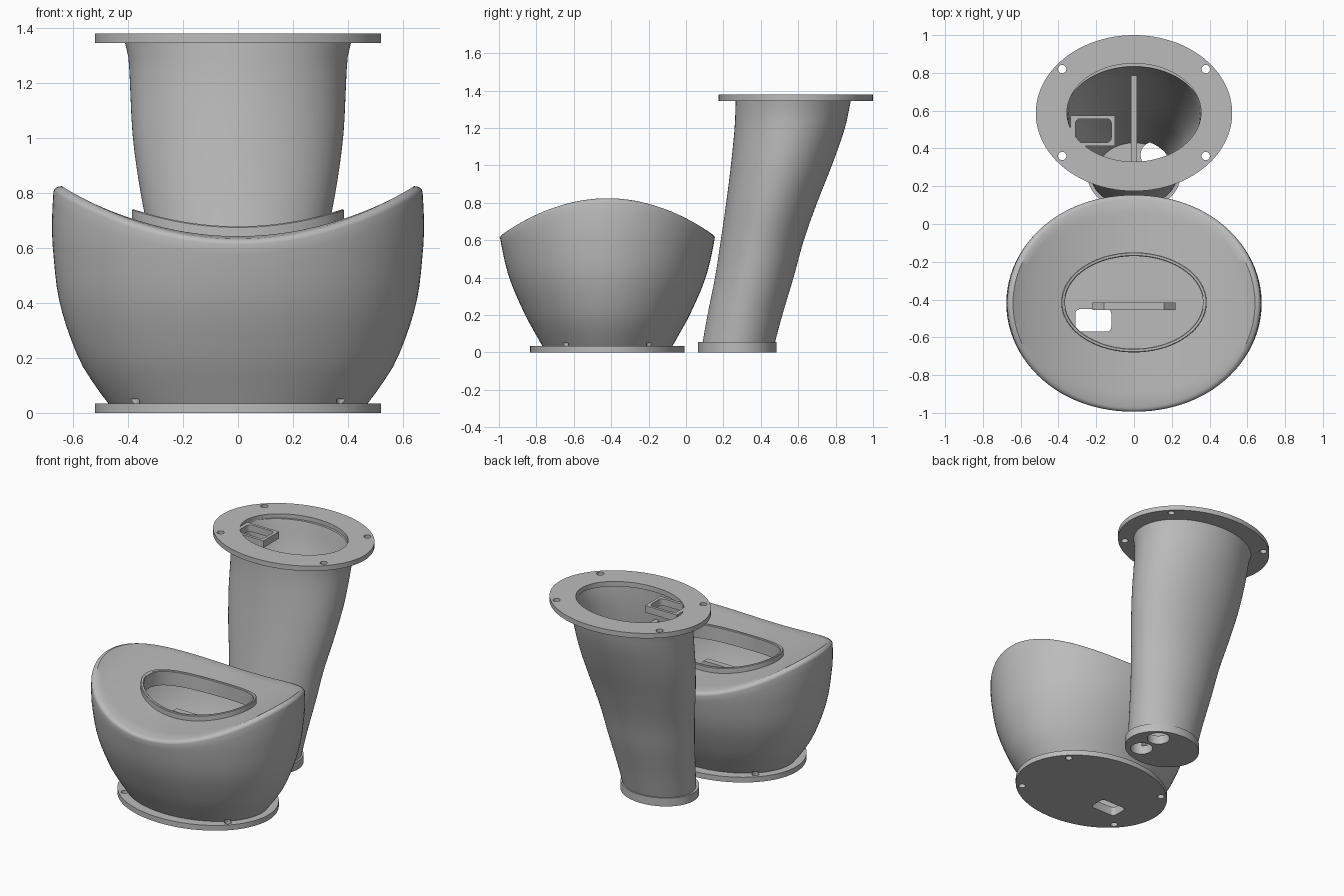
import bpy, bmesh, math

cube = bpy.data.objects.get("Cube")
if cube:
    bpy.data.objects.remove(cube)

grey = bpy.data.materials.new("light grey plastic")
grey.use_nodes = True
grey.diffuse_color = (0.5, 0.5, 0.5, 1)
grey.node_tree.nodes["Principled BSDF"].inputs["Base Color"].default_value = (0.5, 0.5, 0.5, 1)

SEG = 96
ANGLES = [2 * math.pi * i / SEG for i in range(SEG)]


def finish(name, bm):
    bmesh.ops.recalc_face_normals(bm, faces=bm.faces)
    mesh = bpy.data.meshes.new(name)
    bm.to_mesh(mesh)
    bm.free()
    mesh.materials.append(grey)
    ob = bpy.data.objects.new(name, mesh)
    bpy.context.collection.objects.link(ob)
    return ob


def activate(ob):
    bpy.ops.object.select_all(action='DESELECT')
    ob.select_set(True)
    bpy.context.view_layer.objects.active = ob


def loft(name, rings, loop=False):
    """Skin a list of point rings; cap both ends, or join them in a loop."""
    bm = bmesh.new()
    rows = [[bm.verts.new(p) for p in ring] for ring in rings]
    n = len(rows[0])
    pairs = list(zip(rows, rows[1:]))
    if loop:
        pairs.append((rows[-1], rows[0]))
    else:
        bm.faces.new(rows[0])
        bm.faces.new(rows[-1])
    for a, b in pairs:
        for i in range(n):
            j = (i + 1) % n
            bm.faces.new((a[i], a[j], b[j], b[i]))
    return finish(name, bm)


def ellipse(rx, ry, cy, z, cx=0):
    return [(cx + rx * math.cos(a), cy + ry * math.sin(a), z) for a in ANGLES]


def disc(name, rx, ry, cy, z0, z1, cx=0):
    return loft(name, [ellipse(rx, ry, cy, z0, cx), ellipse(rx, ry, cy, z1, cx)])


def rounded_box(name, x0, x1, y0, y1, z0, z1, r):
    ring = []
    for k, (cx, cy) in enumerate(((x1 - r, y1 - r), (x0 + r, y1 - r), (x0 + r, y0 + r), (x1 - r, y0 + r))):
        for s in range(5):
            a = (k + s / 4) * math.pi / 2
            ring.append((cx + r * math.cos(a), cy + r * math.sin(a)))
    return loft(name, [[(x, y, z) for x, y in ring] for z in (z0, z1)])


def cut(ob, cutters):
    for c in cutters:
        c.hide_render = True
        mod = ob.modifiers.new("cut", 'BOOLEAN')
        mod.operation = 'DIFFERENCE'
        mod.solver = 'EXACT'
        mod.object = c
        activate(ob)
        bpy.ops.object.modifier_apply(modifier=mod.name)


def sample(table, z):
    """Smooth interpolation of the columns of a table keyed by height."""
    last = len(table) - 1
    z = min(max(z, table[0][0]), table[last][0])
    i = max(k for k in range(last) if table[k][0] <= z)
    a, b = table[i], table[i + 1]
    p, q = table[max(i - 1, 0)], table[min(i + 2, last)]
    h = b[0] - a[0]
    t = (z - a[0]) / h
    out = []
    for c in range(1, len(a)):
        m0 = (b[c] - p[c]) / (b[0] - p[0]) * h
        m1 = (q[c] - a[c]) / (q[0] - a[0]) * h
        out.append((2*t**3 - 3*t*t + 1) * a[c] + (t**3 - 2*t*t + t) * m0
                   + (3*t*t - 2*t**3) * b[c] + (t**3 - t*t) * m1)
    return out


def screw_holes(cy, z0, z1):
    return [disc("screw_cutter", 0.022, 0.022, cy + sy * 0.23, z0, z1, sx * 0.38)
            for sx in (-1, 1) for sy in (-1, 1)]


# ---- Bowl: hollow body, saddle-shaped top, raised lip ----
BY = -0.42
BOWL = [(0.02, 0.46, 0.34), (0.1, 0.52, 0.385), (0.2, 0.58, 0.44), (0.4, 0.648, 0.525),
        (0.6, 0.673, 0.572), (0.7, 0.676, 0.58), (0.85, 0.668, 0.582)]


def saddle(x):
    return 0.642 + 0.43 * x * x


def wall_ring(t, inset, bottom, drop):
    ring = []
    for a in ANGLES:
        top = saddle(0.665 * math.cos(a)) - drop
        z = bottom + t * (top - bottom)
        rx, ry = sample(BOWL, z)
        ring.append(((rx - inset) * math.cos(a), BY + (ry - inset) * math.sin(a), z))
    return ring


def top_ring(ring, t, lift):
    """Blend a wall ring toward the opening, laid on the saddle."""
    lip = ellipse(0.385, 0.265, BY + 0.005, 0)
    pts = [(p[0] + t * (q[0] - p[0]), p[1] + t * (q[1] - p[1])) for p, q in zip(ring, lip)]
    return [(x, y, saddle(x) + lift) for x, y in pts]


def lip_ring(inset, lift):
    return [(x, y, saddle(x) + lift) for x, y, _ in ellipse(0.385 - inset, 0.265 - inset, BY + 0.005, 0)]


rings = [wall_ring(k / 16, 0, 0.02, 0.03) for k in range(17)]
edge = wall_ring(1, 0, 0.02, 0.03)
for k in (1, 2, 3, 4):                       # rounded rim
    a = k * math.pi / 8
    inset = 0.028 * (1 - math.cos(a))
    rings.append([(x * (1 - inset / 0.62), BY + (y - BY) * (1 - inset / 0.62),
                   z + 0.022 * math.sin(a)) for x, y, z in edge])
rim = rings[-1]
rings += [top_ring(rim, k / 8, 0) for k in range(1, 9)]
rings += [lip_ring(0, 0.032), lip_ring(0.004, 0.036), lip_ring(0.016, 0.036),
          lip_ring(0.02, 0.032), lip_ring(0.02, -0.06)]
inner = wall_ring(1, 0.06, 0.06, 0.07)
rings += [top_ring(inner, 1 - k / 4, -0.06) for k in range(1, 4)]
rings += [wall_ring(1 - k / 10, 0.06, 0.06, 0.07) for k in range(11)]
bowl = loft("bowl_body", rings)
bowl_base = disc("bowl_base_flange", 0.52, 0.413, BY, 0, 0.035)

slot = rounded_box("cable_slot_cutter", -0.31, -0.12, -0.57, -0.45, -0.1, 0.3, 0.025)
screws = screw_holes(BY, -0.05, 0.05)
cut(bowl_base, screws + [slot])
cut(bowl, screws + [slot])

# Upright plate with bevelled shoulders inside the bowl
outline = [(-0.22, 0.05), (0.22, 0.05), (0.22, 0.5), (0.16, 0.56), (-0.16, 0.56), (-0.22, 0.5)]
bowl_plate = loft("bowl_inner_plate", [[(x, y, z) for x, z in outline] for y in (-0.455, -0.415)])

# ---- Leaning hollow tube ----
TUBE = [(0.02, 0.232, 0.275, 0.192), (0.2, 0.255, 0.315, 0.2), (0.4, 0.285, 0.365, 0.21),
        (0.6, 0.315, 0.408, 0.222), (0.8, 0.354, 0.458, 0.243), (1.0, 0.382, 0.51, 0.27),
        (1.2, 0.393, 0.555, 0.295), (1.29, 0.398, 0.567, 0.303), (1.35, 0.412, 0.574, 0.308)]


def tube_ring(z, inset):
    rx, cy, ry = sample(TUBE, z)
    return ellipse(rx - inset, ry - inset, cy, z)


N = 24
rings = [tube_ring(0.02 + 1.33 * k / N, 0) for k in range(N + 1)]
rings += [tube_ring(1.35 - 1.29 * k / N, 0.048) for k in range(N + 1)]
tube = loft("tube_body", rings)
foot = disc("tube_foot", 0.25, 0.21, 0.275, 0, 0.055)
holes = [disc("cable_hole_cutter", 0.07, 0.07, y, -0.1, 0.12, 0.105) for y in (0.2, 0.365)]
cut(foot, holes)
cut(tube, holes)

# Top mounting flange
flange = loft("tube_top_flange", [ellipse(0.52, 0.413, 0.587, 1.345), ellipse(0.52, 0.413, 0.587, 1.378),
                                  ellipse(0.355, 0.26, 0.59, 1.378), ellipse(0.355, 0.26, 0.59, 1.345)], loop=True)
cut(flange, screw_holes(0.59, 1.3, 1.42))

# Divider between the two chambers of the tube
heights = [0.05 + 1.1 * k / 12 for k in range(13)]
spans = [(z, sample(TUBE, z)) for z in heights]
outline = [(s[1] - s[2] + 0.03, z) for z, s in spans] + [(s[1] + s[2] - 0.03, z) for z, s in reversed(spans)]
divider = loft("tube_divider", [[(x, y, z) for y, z in outline] for x in (-0.015, 0.015)])

# Socket frame at the mouth of the tube
frame = rounded_box("socket_frame", -0.335, -0.1, 0.412, 0.575, 1.33, 1.376, 0.004)
cut(frame, [rounded_box("socket_cutter", -0.31, -0.12, 0.432, 0.557, 1.2, 1.5, 0.025)])

# Remove spent cutters and shade the parts
for ob in list(bpy.data.objects):
    if "cutter" in ob.name:
        bpy.data.objects.remove(ob)
for ob in (bowl, bowl_base, bowl_plate, tube, foot, flange, divider, frame):
    activate(ob)
    bpy.ops.object.shade_smooth_by_angle(angle=math.radians(35))
